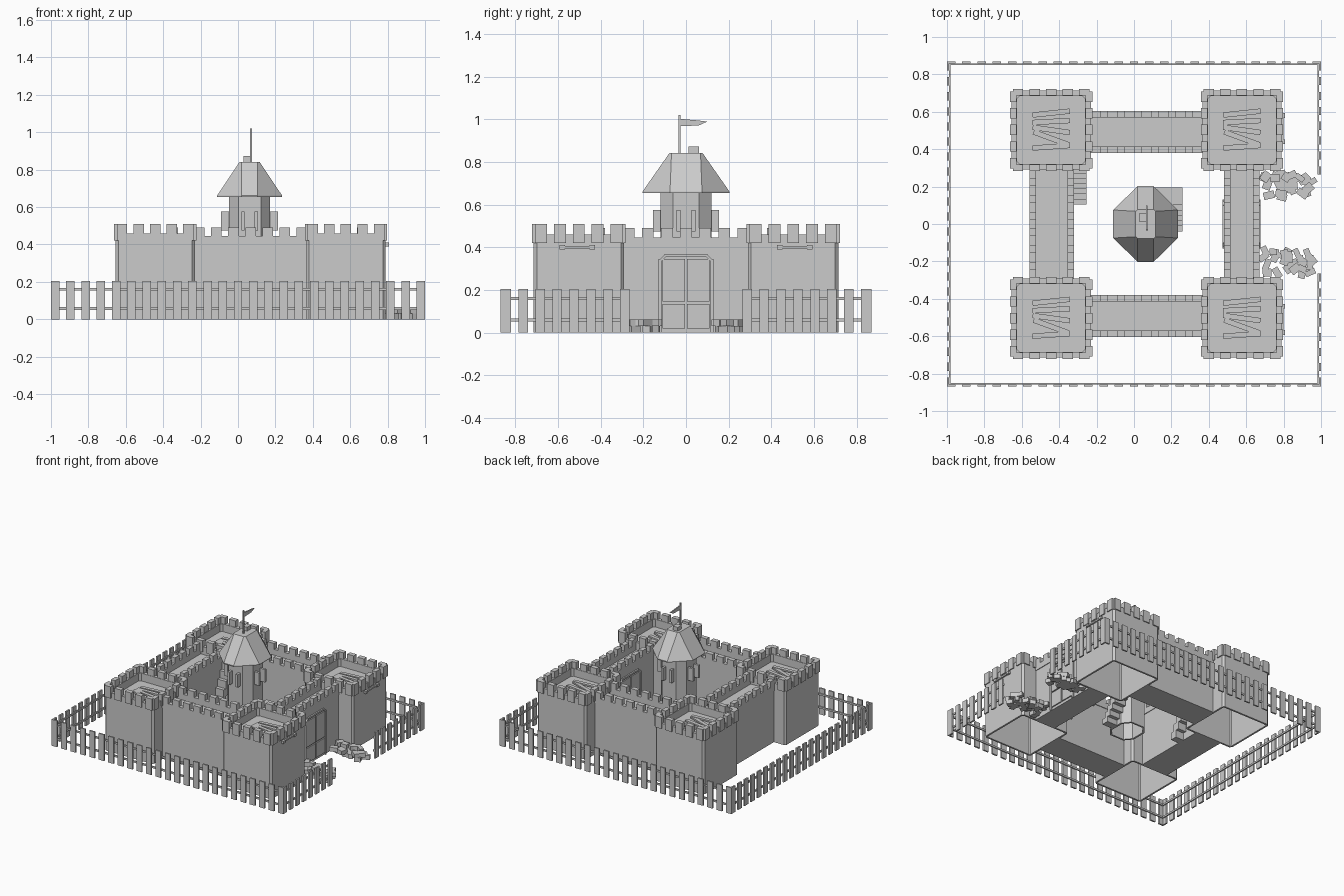
import bpy, bmesh, math, random
from mathutils import Matrix, Vector

if "Cube" in bpy.data.objects:
    bpy.data.objects.remove(bpy.data.objects["Cube"])

stone = bpy.data.materials.new("plain_grey")
stone.use_nodes = True
grey = (0.6, 0.6, 0.6, 1)
stone.diffuse_color = grey
stone.node_tree.nodes["Principled BSDF"].inputs["Base Color"].default_value = grey


def box(bm, x0, x1, y0, y1, z0, z1, turn=None):
    """Box between limits; turn is an optional rotation about its centre."""
    c = Vector((x0 + x1, y0 + y1, z0 + z1)) / 2
    size = Matrix.Diagonal((x1 - x0, y1 - y0, z1 - z0, 1))
    bmesh.ops.create_cube(bm, size=1, matrix=Matrix.Translation(c) @ (turn or Matrix()) @ size)


def finish(name, bm):
    bmesh.ops.recalc_face_normals(bm, faces=bm.faces)
    me = bpy.data.meshes.new(name)
    bm.to_mesh(me)
    bm.free()
    me.materials.append(stone)
    ob = bpy.data.objects.new(name, me)
    bpy.context.collection.objects.link(ob)
    return ob


def octagon(bm, cx, cy, hx, hy, fx, fy, z):
    """Ring of eight vertices: half sizes hx, hy and half flat lengths fx, fy."""
    pts = [(hx, -fy), (hx, fy), (fx, hy), (-fx, hy), (-hx, fy), (-hx, -fy), (-fx, -hy), (fx, -hy)]
    return [bm.verts.new((cx + x, cy + y, z)) for x, y in pts]


def skin(bm, a, b):
    for i in range(len(a)):
        j = (i + 1) % len(a)
        bm.faces.new((a[i], a[j], b[j], b[i]))


def merlons(bm, along_x, a0, a1, b0, b1, z0, z1, count, gap):
    """Row of blocks from a0 to a1, starting and ending with a block."""
    w = (a1 - a0 - gap * (count - 1)) / count
    for i in range(count):
        s = a0 + i * (w + gap)
        if along_x:
            box(bm, s, s + w, b0, b1, z0, z1)
        else:
            box(bm, b0, b1, s, s + w, z0, z1)


# Corner towers: hollow shafts with chamfered corners, parapets and loose planks
WALK = 0.40
random.seed(4)
for tx, sx in ((-0.443, "right"), (0.577, "left")):
    for ty, sy in ((-0.503, "front"), (0.503, "back")):
        name = sx + "_" + sy
        bm = bmesh.new()
        h = 0.212
        low = octagon(bm, tx, ty, h, h, h - 0.015, h - 0.015, 0)
        top = octagon(bm, tx, ty, h, h, h - 0.015, h - 0.015, WALK)
        skin(bm, low, top)
        bm.faces.new(top)
        shaft = finish(name + "_tower", bm)
        mod = shaft.modifiers.new("thickness", "SOLIDIFY")
        mod.thickness = 0.015

        bm = bmesh.new()
        outer, inner = h, h - 0.03
        rings = [octagon(bm, tx, ty, r, r, r - 0.015, r - 0.015, z)
                 for r, z in ((outer, WALK), (outer, 0.46), (inner, 0.46), (inner, WALK))]
        for a, b in zip(rings, rings[1:]):
            skin(bm, a, b)
        finish(name + "_parapet", bm)

        bm = bmesh.new()
        o = 0.22
        for s in (-1, 1):
            e0, e1 = sorted((s * o, s * (o - 0.035)))
            merlons(bm, True, tx - 0.205, tx + 0.205, ty + e0, ty + e1, 0.42, 0.51, 5, 0.033)
            merlons(bm, False, ty - 0.205, ty + 0.205, tx + e0, tx + e1, 0.42, 0.51, 5, 0.033)
        finish(name + "_merlons", bm)

        bm = bmesh.new()
        for i, deg in enumerate((6, 3, -8, -20, 4)):
            y = ty - 0.09 + (4 - i) * 0.045
            box(bm, tx - 0.1, tx + 0.1, y - 0.014, y + 0.014, WALK + i * 0.003, WALK + 0.012 + i * 0.003,
                Matrix.Rotation(math.radians(deg), 4, "Z"))
        finish(name + "_planks", bm)

# Curtain walls with a walkway between two crenellated parapets
walls = (("front_wall", True, -0.235, 0.37, -0.60, -0.385),
         ("back_wall", True, -0.235, 0.37, 0.385, 0.60),
         ("right_wall", False, -0.295, 0.295, -0.555, -0.325),
         ("gate_wall", False, -0.295, 0.295, 0.485, 0.665))
for name, along_x, a0, a1, b0, b1 in walls:
    bm = bmesh.new()
    if along_x:
        box(bm, a0, a1, b0, b1, 0, WALK)
    else:
        box(bm, b0, b1, a0, a1, 0, WALK)
    for c0, c1 in ((b0 - 0.005, b0 + 0.03), (b1 - 0.03, b1 + 0.005)):
        merlons(bm, along_x, a0, a1, c0, c1, WALK, 0.445, 1, 0)
        merlons(bm, along_x, a0, a1, c0, c1, 0.445, 0.49, 7, 0.035)
    finish(name, bm)

# Gate: two doors with raised panels under a chamfered arch frame
for name, x0, x1 in (("outer_gate", 0.66, 0.674), ("inner_gate", 0.476, 0.49)):
    bm = bmesh.new()
    for s in (-1, 1):
        for z0, z1 in ((0.02, 0.135), (0.145, 0.345)):
            y0, y1 = sorted((s * 0.005, s * 0.11))
            box(bm, x0, x1, y0, y1, z0, z1)
        y0, y1 = sorted((s * 0.115, s * 0.128))
        box(bm, x0 - 0.002, x1 + 0.002, y0, y1, 0, 0.345)
        box(bm, x0 - 0.002, x1 + 0.002, s * 0.112 - 0.02, s * 0.112 + 0.02, 0.339, 0.351,
            Matrix.Rotation(-s * math.radians(45), 4, "X"))
    box(bm, x0 - 0.002, x1 + 0.002, -0.1, 0.1, 0.355, 0.368)
    finish(name, bm)

# Knobbed bars on the gate-side towers
for s, side in ((-1, "front"), (1, "back")):
    bm = bmesh.new()
    y = s * 0.51
    box(bm, 0.785, 0.80, y - 0.07, y + 0.07, 0.394, 0.406)
    for d in (-0.07, 0.07):
        box(bm, 0.785, 0.806, y + d - 0.013, y + d + 0.013, 0.39, 0.41)
    finish(side + "_bar", bm)

# Keep: octagonal shaft and a hipped roof with overhanging eaves
KX = 0.062
bm = bmesh.new()
body = [octagon(bm, KX, 0, 0.11, 0.12, 0.06, 0.06, z) for z in (0, 0.67)]
skin(bm, *body)
finish("keep_shaft", bm).modifiers.new("thickness", "SOLIDIFY").thickness = 0.015
bm = bmesh.new()
eave = octagon(bm, KX, 0, 0.173, 0.203, 0.042, 0.075, 0.655)
rim = octagon(bm, KX, 0, 0.173, 0.203, 0.042, 0.075, 0.663)
peak = octagon(bm, KX, 0, 0.053, 0.078, 0.042, 0.068, 0.842)
skin(bm, eave, rim)
skin(bm, rim, peak)
bm.faces.new(peak)
bm.faces.new(eave)
finish("keep_roof", bm)

# Keep windows: dark slot plate and two open shutters on each main face
bm = bmesh.new()
for s in (-1, 1):
    for d in (-0.035, 0.035):
        x0, x1 = sorted((KX + s * 0.105, KX + s * 0.152))
        box(bm, x0, x1, d - 0.009, d + 0.009, 0.475, 0.575)
        y0, y1 = sorted((s * 0.115, s * 0.155))
        box(bm, KX + d - 0.009, KX + d + 0.009, y0, y1, 0.475, 0.575)
finish("keep_shutters", bm)

# Chimney, flagpole and swallow-tailed pennant
bm = bmesh.new()
box(bm, 0.03, 0.07, 0.012, 0.06, 0.84, 0.872)
finish("chimney", bm)
bm = bmesh.new()
box(bm, 0.064, 0.074, -0.036, -0.026, 0.84, 1.02)
finish("flagpole", bm)
bm = bmesh.new()
shape = ((-0.03, 0.968), (0.06, 0.972), (0.1, 0.99), (0.06, 0.995), (-0.03, 1.003))
flag = bm.faces.new([bm.verts.new((0.065, y, z)) for y, z in shape])
ext = bmesh.ops.extrude_face_region(bm, geom=[flag])
bmesh.ops.translate(bm, vec=(0.008, 0, 0), verts=[v for v in ext["geom"] if isinstance(v, bmesh.types.BMVert)])
finish("pennant", bm)


def stairs(name, x0, x1, y0, y1, height, count):
    """Open-backed flight climbing toward y1 on a sloping stringer."""
    bm = bmesh.new()
    run, rise = (y1 - y0) / count, height / count
    for i in range(count):
        y = y0 + i * run
        box(bm, x0, x1, y, y + run, max(0, (i - 1) * rise), (i + 1) * rise)
    return finish(name, bm)


stairs("wall_stairs", -0.325, -0.255, 0.105, 0.295, WALK, 7)
stairs("keep_stairs", 0.165, 0.26, -0.04, 0.13, 0.25, 6)
bm = bmesh.new()
box(bm, 0.11, 0.26, 0.115, 0.195, 0.22, 0.25)
finish("keep_landing", bm)

# Picket fence with two rails, open in front of the gate
fence = (("front_fence", True, -1, 1, -0.86, 25), ("back_fence", True, -1, 1, 0.86, 25),
         ("right_fence", False, -0.865, 0.865, -0.99, 22),
         ("left_front_fence", False, -0.865, -0.265, 0.99, 8),
         ("left_back_fence", False, 0.265, 0.865, 0.99, 8))
for name, along_x, a0, a1, b, count in fence:
    bm = bmesh.new()
    s = math.copysign(1, b)
    p0, p1 = sorted((b - s * 0.002, b + s * 0.01))
    r0, r1 = sorted((b - s * 0.01, b - s * 0.001))
    merlons(bm, along_x, a0, a1, p0, p1, 0, 0.205, count, 0.036)
    for z in (0.058, 0.16):
        merlons(bm, along_x, a0, a1, r0, r1, z - 0.007, z + 0.007, 1, 0)
    finish(name, bm)

# Heaps of loose stone blocks beside the approach
for s, side in ((-1, "front"), (1, "back")):
    bm = bmesh.new()
    for i in range(30):
        x, y = random.uniform(0.69, 0.95), s * random.uniform(0.14, 0.265)
        a, b = random.uniform(0.02, 0.032), random.uniform(0.014, 0.024)
        z = random.choice((0, 0, 0.03))
        box(bm, x - a, x + a, y - b, y + b, z, z + 0.032,
            Matrix.Rotation(random.uniform(0, math.pi), 4, "Z"))
    finish(side + "_rubble", bm)
